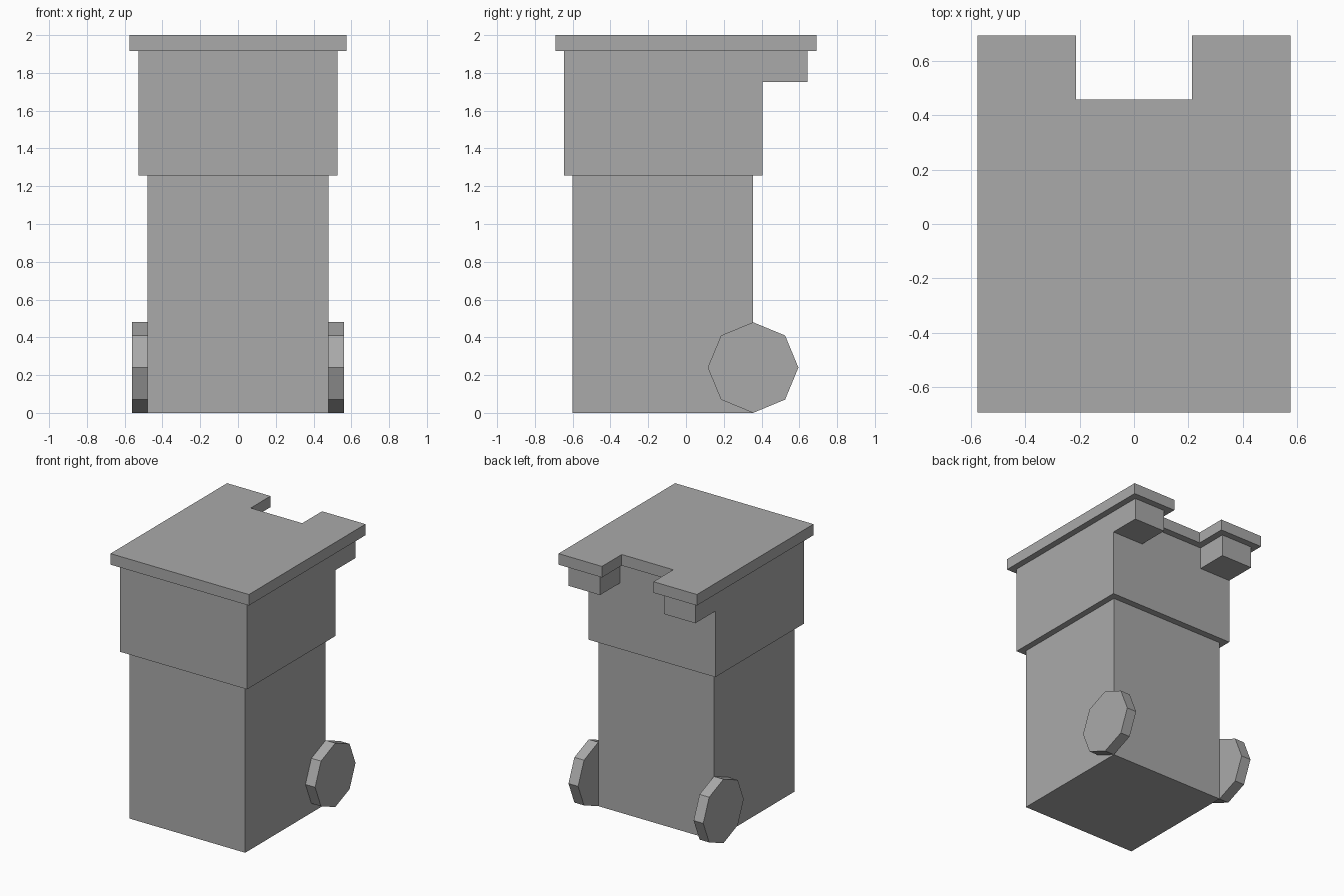
import bpy
import bmesh
from math import pi, sin, cos
from mathutils import Vector

default = bpy.data.objects.get("Cube")
if default:
    bpy.data.objects.remove(default, do_unlink=True)

grey = bpy.data.materials.new("grey plastic")
grey.use_nodes = True
colour = (0.4, 0.4, 0.4, 1)
grey.diffuse_color = colour
grey.node_tree.nodes["Principled BSDF"].inputs["Base Color"].default_value = colour


def prism(name, outline, along):
    """Extrude a closed 3D outline by a vector into a flat-shaded solid."""
    bm = bmesh.new()
    face = bm.faces.new([bm.verts.new(p) for p in outline])
    new = bmesh.ops.extrude_face_region(bm, geom=[face], use_keep_orig=True)["geom"]
    bmesh.ops.translate(bm, vec=Vector(along),
                        verts=[v for v in new if isinstance(v, bmesh.types.BMVert)])
    bmesh.ops.recalc_face_normals(bm, faces=bm.faces)
    mesh = bpy.data.meshes.new(name)
    bm.to_mesh(mesh)
    bm.free()
    mesh.materials.append(grey)
    obj = bpy.data.objects.new(name, mesh)
    bpy.context.collection.objects.link(obj)
    return obj


def box(name, x, y, z):
    outline = [(x[0], y[0], z[0]), (x[1], y[0], z[0]), (x[1], y[1], z[0]), (x[0], y[1], z[0])]
    return prism(name, outline, (0, 0, z[1] - z[0]))


# Lower bin body
box("lower_body", (-0.48, 0.48), (-0.6, 0.355), (0, 1.257))

# Upper body: side profile with a rear overhang, split into two handle arms
side = [(-0.645, 1.257), (0.405, 1.257), (0.405, 1.752), (0.642, 1.752),
        (0.642, 1.917), (-0.645, 1.917)]
upper = prism("upper_body", [(-0.527, y, z) for y, z in side], (1.054, 0, 0))
gap = box("handle_gap_cutter", (-0.265, 0.265), (0.405, 0.8), (1.6, 2.1))
cut = upper.modifiers.new("handle gap", "BOOLEAN")
cut.operation = "DIFFERENCE"
cut.solver = "EXACT"
cut.object = gap
depsgraph = bpy.context.evaluated_depsgraph_get()
upper.data = bpy.data.meshes.new_from_object(upper.evaluated_get(depsgraph))
upper.modifiers.clear()
bpy.data.objects.remove(gap, do_unlink=True)

# Lid with a notch at the rear
half = [(0.575, -0.692), (0.575, 0.692), (0.214, 0.692), (0.214, 0.457)]
outline = half + [(-x, y) for x, y in reversed(half)]
prism("lid", [(x, y, 1.917) for x, y in outline], (0, 0, 0.083))

# Eight-sided wheels
for name, s in (("left_wheel", 1), ("right_wheel", -1)):
    rim = [(s * 0.48, 0.355 + 0.24 * sin(i * pi / 4), 0.24 + 0.24 * cos(i * pi / 4))
           for i in range(8)]
    prism(name, rim, (s * 0.08, 0, 0))
